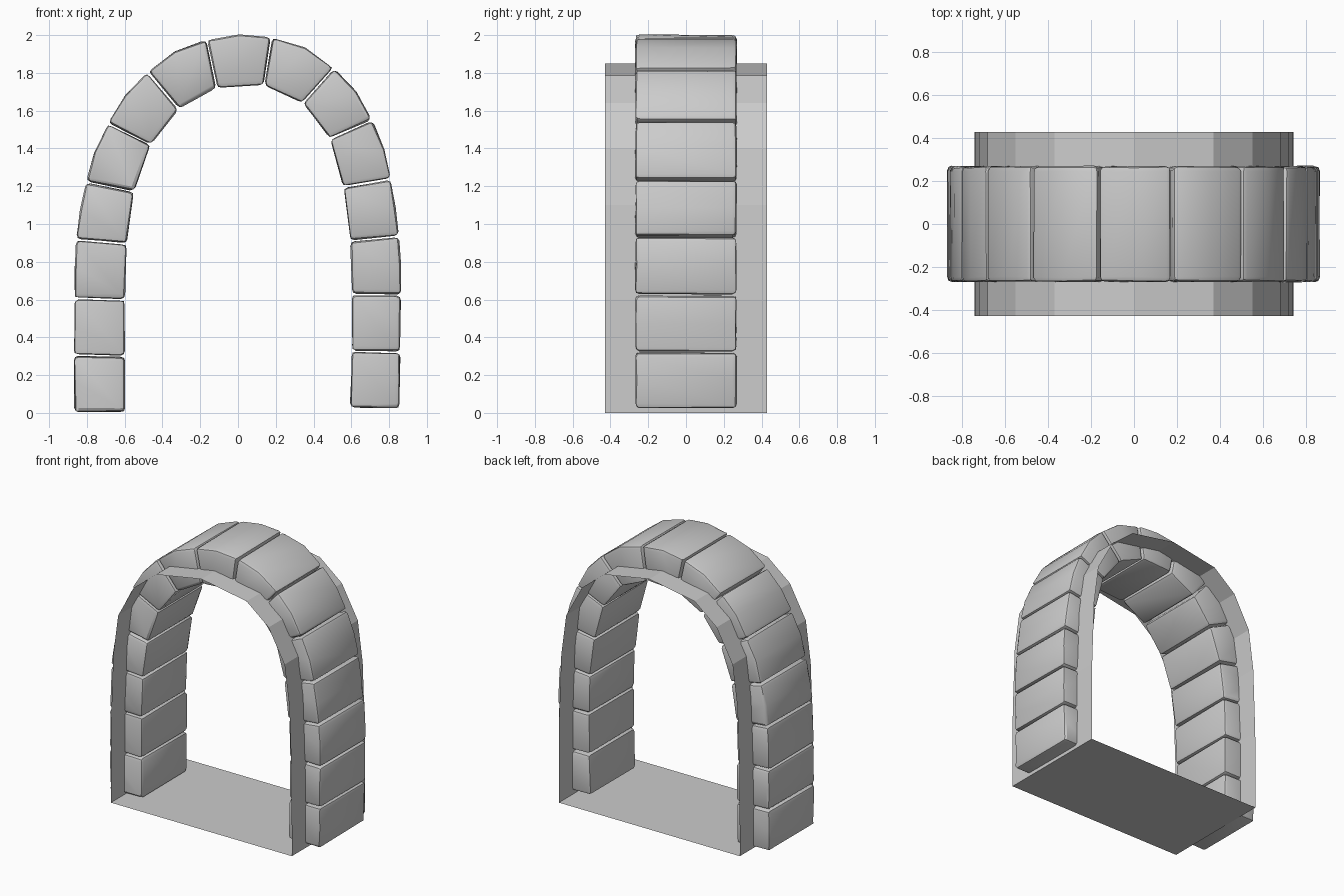
import bpy, bmesh, random
from mathutils import Vector

if "Cube" in bpy.data.objects:
    bpy.data.objects.remove(bpy.data.objects["Cube"])
random.seed(4)

# Joint lines between the arch stones: (outer x, outer z, inner x, inner z)
JOINTS = [
    (-0.865, 0.0, -0.60, 0.0), (-0.868, 0.305, -0.60, 0.30),
    (-0.866, 0.605, -0.60, 0.60), (-0.855, 0.917, -0.592, 0.895),
    (-0.802, 1.223, -0.552, 1.17), (-0.688, 1.532, -0.462, 1.42),
    (-0.478, 1.803, -0.315, 1.61), (-0.166, 1.975, -0.113, 1.722),
    (0.178, 1.987, 0.138, 1.735), (0.508, 1.825, 0.343, 1.64),
    (0.71, 1.55, 0.488, 1.452), (0.808, 1.237, 0.56, 1.195),
    (0.85, 0.935, 0.595, 0.91), (0.862, 0.623, 0.605, 0.628),
    (0.858, 0.322, 0.603, 0.327), (0.852, 0.02, 0.595, 0.025),
]
HALF_DEPTH = 0.268
GAP = 0.005


def new_object(name, bm):
    mesh = bpy.data.meshes.new(name)
    bm.normal_update()
    bm.to_mesh(mesh)
    bm.free()
    obj = bpy.data.objects.new(name, mesh)
    bpy.context.collection.objects.link(obj)
    return obj


def extrude_profile(bm, profile, y0, y1):
    """Closed tube of side faces along y; returns the two end loops."""
    a = [bm.verts.new((x, y0, z)) for x, z in profile]
    b = [bm.verts.new((x, y1, z)) for x, z in profile]
    n = len(a)
    for i in range(n):
        j = (i + 1) % n
        bm.faces.new((a[i], a[j], b[j], b[i]))
    return a, b


def stone(index, j0, j1):
    o0, i0 = Vector(j0[:2]), Vector(j0[2:])
    o1, i1 = Vector(j1[:2]), Vector(j1[2:])
    along = (o1 - o0).normalized()
    # the outer face bulges where the arch turns
    turn = (o0 - i0).normalized().angle((o1 - i1).normalized())
    out = Vector((-along.y, along.x))
    mid = (o0 + o1) / 2 + out * turn * 0.055
    g = along * GAP
    profile = [o0 + g, mid, o1 - g, i1 - g, i0 + g]
    bm = bmesh.new()
    a, b = extrude_profile(bm, profile, -HALF_DEPTH, HALF_DEPTH)
    bm.faces.new(a)
    bm.faces.new(b)
    bmesh.ops.recalc_face_normals(bm, faces=bm.faces)
    # worn edges
    sharp = [e for e in bm.edges if e.calc_face_angle(0) > 0.7]
    bmesh.ops.bevel(bm, geom=sharp, offset=0.022, segments=2,
                    profile=0.55, affect='EDGES', clamp_overlap=True)
    for v in bm.verts:
        v.co += Vector([random.uniform(-0.003, 0.003) for _ in range(3)])
        v.co.z = max(v.co.z, 0.004)
    obj = new_object(f"arch_stone_{index:02d}", bm)
    bpy.ops.object.select_all(action='DESELECT')
    obj.select_set(True)
    bpy.context.view_layer.objects.active = obj
    bpy.ops.object.shade_smooth_by_angle(angle=0.5)


for k in range(len(JOINTS) - 1):
    stone(k + 1, JOINTS[k], JOINTS[k + 1])

# Thin open-ended sleeve running through the stones, with its floor
half = [(0.74, 0), (0.738, 0.6), (0.72, 1.1), (0.68, 1.40),
        (0.55, 1.64), (0.37, 1.785)]
outline = half + [(0, 1.85)] + [(-x, z) for x, z in reversed(half)]
bm = bmesh.new()
extrude_profile(bm, outline, -0.428, 0.428)
bmesh.ops.recalc_face_normals(bm, faces=bm.faces)
new_object("archway_sleeve", bm)
